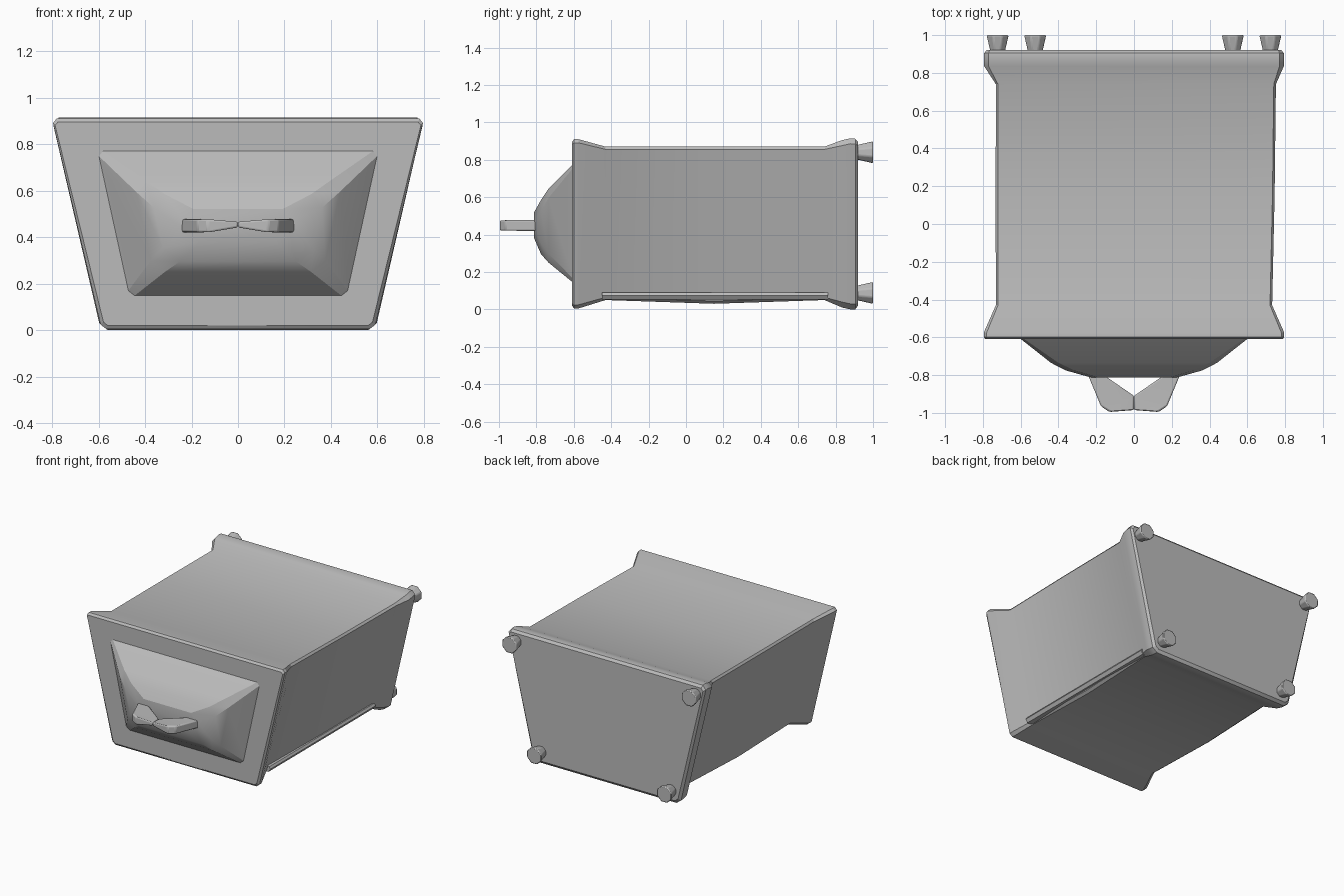
import bpy, bmesh, math
from mathutils import Vector

cube = bpy.data.objects.get("Cube")
if cube:
    bpy.data.objects.remove(cube)

metal = bpy.data.materials.new("plain grey")
metal.use_nodes = True
GREY = (0.5, 0.5, 0.5, 1)
metal.diffuse_color = GREY
metal.node_tree.nodes["Principled BSDF"].inputs["Base Color"].default_value = GREY


def finish(name, bm, bevel=0, angle=25):
    bmesh.ops.recalc_face_normals(bm, faces=bm.faces)
    mesh = bpy.data.meshes.new(name)
    bm.to_mesh(mesh)
    bm.free()
    mesh.materials.append(metal)
    ob = bpy.data.objects.new(name, mesh)
    bpy.context.collection.objects.link(ob)
    if bevel:
        mod = ob.modifiers.new("soft edges", 'BEVEL')
        mod.width, mod.segments, mod.limit_method = bevel, 2, 'ANGLE'
    bpy.ops.object.select_all(action='DESELECT')
    ob.select_set(True)
    bpy.context.view_layer.objects.active = ob
    bpy.ops.object.shade_smooth_by_angle(angle=math.radians(angle))
    return ob


def trapezoid(y, low, high, half_low, half_high, cut, shift=0):
    """Upright trapezoid section at depth y with clipped corners."""
    corners = [Vector((shift + x, y, z)) for x, z in
               ((-half_low, low), (half_low, low), (half_high, high), (-half_high, high))]
    points = []
    for i, c in enumerate(corners):
        for other in (corners[i - 1], corners[(i + 1) % 4]):
            points.append(c + (other - c).normalized() * cut)
    return points


def loft(name, sections, angle=25):
    """Skin a row of sections and cap both ends."""
    bm = bmesh.new()
    rings = [[bm.verts.new(p) for p in trapezoid(*s)] for s in sections]
    for a, b in zip(rings, rings[1:]):
        for i in range(len(a)):
            j = (i + 1) % len(a)
            bm.faces.new((a[i], a[j], b[j], b[i]))
    bm.faces.new(rings[0])
    bm.faces.new(rings[-1])
    return finish(name, bm, angle=angle)


# Casing with a flared rim at each end
loft("casing", [
    (-0.61, 0.02, 0.895, 0.575, 0.79, 0.015),
    (-0.598, 0.005, 0.91, 0.587, 0.80, 0.02),
    (-0.575, 0.005, 0.91, 0.587, 0.80, 0.02),
    (-0.43, 0.05, 0.87, 0.535, 0.735, 0.015),
    (0.15, 0.03, 0.87, 0.535, 0.742, 0.015, 0.006),
    (0.74, 0.05, 0.87, 0.535, 0.745, 0.015, 0.01),
    (0.835, 0.01, 0.905, 0.585, 0.80, 0.03),
    (0.88, 0.0, 0.915, 0.59, 0.80, 0.03),
    (0.905, 0.0, 0.912, 0.588, 0.80, 0.03),
    (0.92, 0.02, 0.895, 0.575, 0.785, 0.02)])

# Domed front cover
loft("front_dome", [
    (-0.60, 0.14, 0.78, 0.475, 0.615, 0.02),
    (-0.735, 0.25, 0.645, 0.365, 0.45, 0.05),
    (-0.775, 0.295, 0.585, 0.31, 0.375, 0.06),
    (-0.812, 0.38, 0.52, 0.21, 0.24, 0.05)], angle=20)

# Ledge along the lower left side
bm = bmesh.new()
profile = ((0.50, 0.052), (0.56, 0.052), (0.575, 0.075), (0.565, 0.09), (0.50, 0.09))
face = bm.faces.new([bm.verts.new((x, -0.45, z)) for x, z in profile])
out = bmesh.ops.extrude_face_region(bm, geom=[face])["geom"]
bmesh.ops.translate(bm, vec=(0, 1.21, 0),
                    verts=[v for v in out if isinstance(v, bmesh.types.BMVert)])
bm.faces.ensure_lookup_table()
finish("side_ledge", bm)

# Folded front handle, one plate per half
for side, name in ((1, "left_handle_half"), (-1, "right_handle_half")):
    bm = bmesh.new()
    outline = ((0, -0.91), (0.16, -0.80), (0.243, -0.80), (0.175, -0.965),
               (0.13, -0.995), (0, -0.985))
    low = [bm.verts.new((side * x, y, 0.442 if x == 0 else 0.42)) for x, y in outline]
    top = [bm.verts.new((side * x, y, 0.466 if x == 0 else 0.477)) for x, y in outline]
    bm.faces.new(low)
    bm.faces.new(top)
    for i in range(len(low)):
        j = (i + 1) % len(low)
        bm.faces.new((low[i], low[j], top[j], top[i]))
    bmesh.ops.triangulate(bm, faces=[f for f in bm.faces if len(f.verts) > 4])
    finish(name, bm, 0.008)

# Flared feet on the back
for level, x, z in (("upper", 0.722, 0.84), ("lower", 0.523, 0.088)):
    for side, word in ((1, "left"), (-1, "right")):
        bm = bmesh.new()
        bmesh.ops.create_cone(bm, cap_ends=True, segments=8, radius1=0.063,
                              radius2=0.038, depth=0.1)
        foot = finish(f"{level}_{word}_foot", bm, 0.007)
        foot.rotation_euler = (math.radians(90), math.radians(22), 0)
        foot.location = (side * x, 0.95, z)
